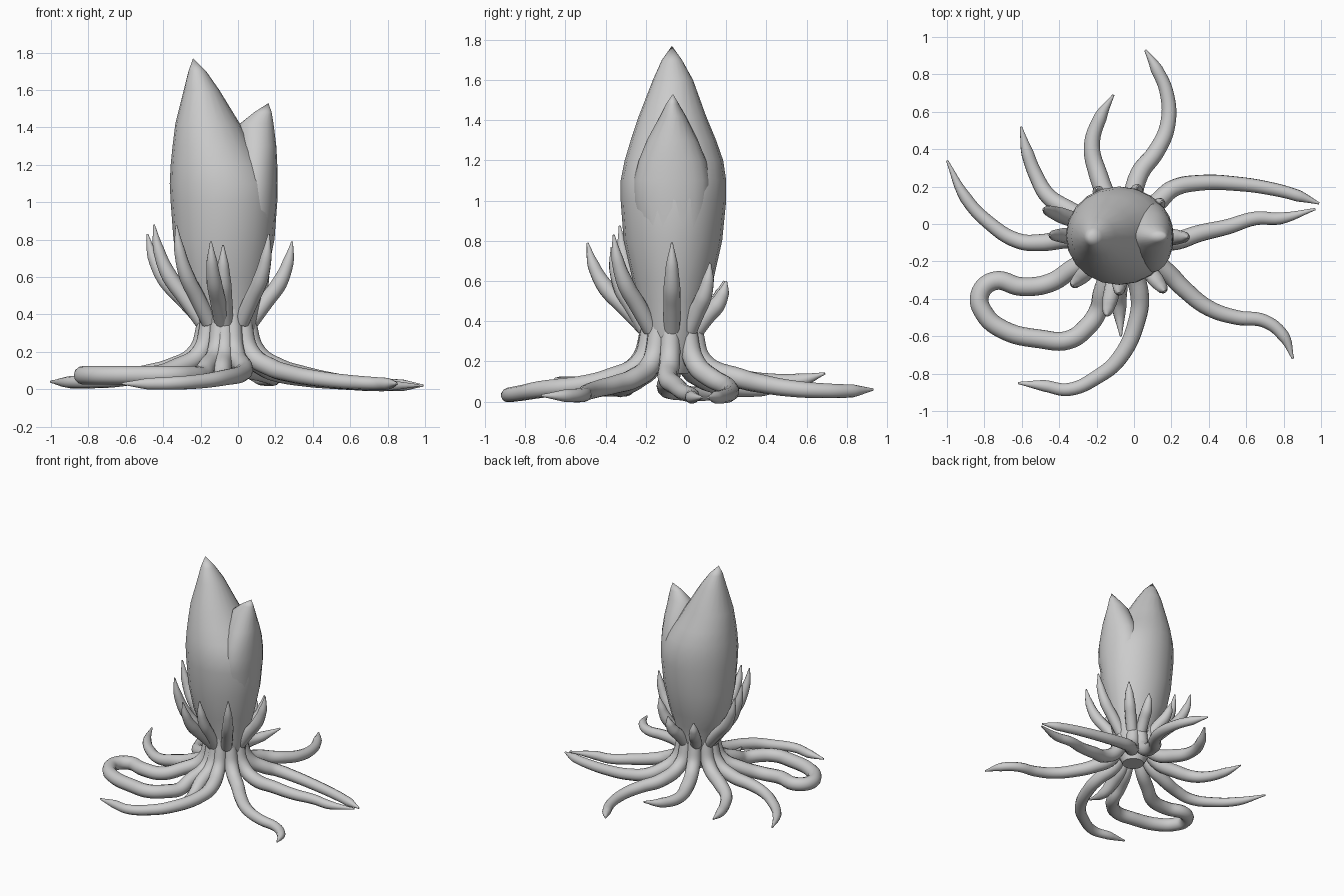
import bpy, math
from mathutils import Vector

C = Vector((-0.06, -0.07, 0))


def finish(ob):
    bpy.ops.object.select_all(action='DESELECT')
    bpy.context.view_layer.objects.active = ob
    ob.select_set(True)


def loft(name, rings, tip, n=20):
    """rings: (z, x0, x1, y0, y1) ellipses, closed by a tip point."""
    verts, faces = [], []
    for z, x0, x1, y0, y1 in rings:
        for i in range(n):
            a = 2 * math.pi * i / n
            verts.append(((x0 + x1) / 2 + (x1 - x0) / 2 * math.cos(a),
                          (y0 + y1) / 2 + (y1 - y0) / 2 * math.sin(a), z))
    for r in range(len(rings) - 1):
        for i in range(n):
            j = (i + 1) % n
            faces.append((r * n + i, r * n + j, (r + 1) * n + j, (r + 1) * n + i))
    verts.append(tip)
    last = (len(rings) - 1) * n
    faces += [(last + i, last + (i + 1) % n, len(verts) - 1) for i in range(n)]
    faces.append(tuple(reversed(range(n))))
    me = bpy.data.meshes.new(name)
    me.from_pydata(verts, [], faces)
    ob = bpy.data.objects.new(name, me)
    bpy.context.collection.objects.link(ob)
    finish(ob)
    bpy.ops.object.shade_smooth_by_angle(angle=math.radians(50))
    return ob


def tube(name, pts, radii):
    """Tapered round tube through the points."""
    cu = bpy.data.curves.new(name, 'CURVE')
    cu.dimensions = '3D'
    cu.bevel_depth = 1.0
    cu.bevel_resolution = 4
    cu.resolution_u = 6
    cu.use_fill_caps = True
    sp = cu.splines.new('BEZIER')
    sp.bezier_points.add(len(pts) - 1)
    for bp, p, r in zip(sp.bezier_points, pts, radii):
        bp.co = p
        bp.radius = r
        bp.handle_left_type = bp.handle_right_type = 'AUTO'
    ob = bpy.data.objects.new(name, cu)
    bpy.context.collection.objects.link(ob)
    finish(ob)
    bpy.ops.object.convert(target='MESH')
    bpy.ops.object.shade_smooth_by_angle(angle=math.radians(60))


def spoke(p, dist, z):
    d = Vector((p[0], p[1], 0)) - C
    d.z = 0
    d.normalize()
    return C + d * dist + Vector((0, 0, z))


# Main bulb with the tall peak
loft("mantle", [
    (0.14, -0.13, 0.03, -0.15, 0.01), (0.25, -0.19, 0.08, -0.20, 0.06),
    (0.40, -0.22, 0.11, -0.22, 0.08), (0.50, -0.27, 0.13, -0.24, 0.10),
    (0.60, -0.31, 0.155, -0.265, 0.135), (0.80, -0.345, 0.195, -0.31, 0.18),
    (1.00, -0.36, 0.21, -0.325, 0.20), (1.10, -0.365, 0.20, -0.325, 0.20),
    (1.20, -0.36, 0.15, -0.305, 0.185), (1.30, -0.35, 0.08, -0.275, 0.15),
    (1.42, -0.335, 0.01, -0.235, 0.10), (1.60, -0.29, -0.10, -0.165, 0.035),
    (1.70, -0.265, -0.17, -0.12, -0.02)], (-0.24, -0.07, 1.77))

# Shorter side peak
loft("side_peak", [
    (0.80, -0.05, 0.19, -0.22, 0.10), (1.00, -0.03, 0.21, -0.26, 0.12),
    (1.10, -0.03, 0.212, -0.26, 0.12), (1.20, -0.025, 0.21, -0.235, 0.10),
    (1.30, -0.01, 0.205, -0.195, 0.06), (1.42, 0.01, 0.19, -0.13, 0.0),
    (1.48, 0.085, 0.18, -0.10, -0.035)], (0.163, -0.065, 1.53))

# Tentacles: ground path in x, y and the tip height
tentacles = [
    ([(0.03, 0.27), (0.12, 0.39), (0.18, 0.53), (0.175, 0.7), (0.12, 0.83), (0.06, 0.93)], 0.06),
    ([(-0.19, 0.26), (-0.225, 0.42), (-0.18, 0.57), (-0.11, 0.69)], 0.14),
    ([(-0.36, 0.08), (-0.46, 0.15), (-0.52, 0.25), (-0.57, 0.38), (-0.605, 0.52)], 0.07),
    ([(-0.36, -0.08), (-0.5, -0.1), (-0.62, -0.09), (-0.78, 0.01), (-0.9, 0.14), (-1.0, 0.34)], 0.04),
    ([(0.03, -0.38), (0.02, -0.5), (-0.08, -0.72), (-0.2, -0.82), (-0.35, -0.885),
      (-0.48, -0.865), (-0.62, -0.85)], 0.03),
    ([(-0.085, -0.35), (-0.08, -0.45), (-0.07, -0.6)], 0.07),
    ([(0.18, -0.26), (0.27, -0.35), (0.4, -0.45), (0.55, -0.5), (0.7, -0.52), (0.8, -0.6), (0.85, -0.72)], 0.03),
    ([(0.22, -0.09), (0.35, -0.05), (0.5, -0.015), (0.65, 0.03), (0.78, 0.03), (0.97, 0.08)], 0.02),
    ([(0.14, 0.13), (0.21, 0.19), (0.35, 0.22), (0.55, 0.215), (0.75, 0.185), (0.88, 0.15), (0.99, 0.11)], 0.02),
]
for k, (path, tip_z) in enumerate(tentacles):
    p0 = path[0]
    pts = [spoke(p0, 0.11, 0.48), spoke(p0, 0.115, 0.33), spoke(p0, 0.165, 0.19)]
    radii = [0.045, 0.05, 0.052]
    n = len(path) - 1
    for i, (x, y) in enumerate(path):
        t = i / n
        pts.append((x, y, 0.115 + (tip_z - 0.115) * t - 0.03 * math.sin(math.pi * t)))
        radii.append(0.05 - 0.022 * t if i < n else 0.006)
    tube(f"tentacle_{k + 1}", pts, radii)

# Looped tentacle, both ends rooted in the neck
a, b = (-0.33, -0.24), (-0.17, -0.37)
loop = [a, (-0.45, -0.315), (-0.6, -0.335), (-0.75, -0.305), (-0.825, -0.38), (-0.8, -0.48),
        (-0.7, -0.565), (-0.5, -0.615), (-0.35, -0.62), (-0.25, -0.55), (-0.19, -0.46), b]
pts = [spoke(a, 0.11, 0.48), spoke(a, 0.115, 0.33), spoke(a, 0.17, 0.19)]
pts += [(x, y, 0.115 if (x, y) in (a, b) else 0.075) for x, y in loop]
pts += [spoke(b, 0.17, 0.19), spoke(b, 0.115, 0.33), spoke(b, 0.11, 0.48)]
tube("looped_tentacle", pts, [0.05] * len(pts))

# Small upturned arms around the neck: tip positions
tips = [(-0.485, 0.08, 0.83), (-0.45, -0.06, 0.88), (-0.33, -0.33, 0.875),
        (-0.145, -0.49, 0.79), (-0.08, -0.37, 0.77), (0.165, -0.36, 0.83),
        (0.29, -0.07, 0.79), (0.15, 0.12, 0.69), (0.02, 0.2, 0.6), (-0.2, 0.19, 0.6)]
for k, tip in enumerate(tips):
    R = (Vector((tip[0], tip[1], 0)) - C).length
    h = tip[2] - 0.38
    prof = [(0.0, 0.36), (0.36, 0.38 + 0.22 * h), (0.68, 0.38 + 0.45 * h),
            (0.9, 0.38 + 0.73 * h), (1.0, tip[2])]
    pts = [spoke(tip, 0.13 + (R - 0.13) * f, z) for f, z in prof]
    tube(f"short_arm_{k + 1}", pts, [0.042, 0.043, 0.042, 0.03, 0.005])
